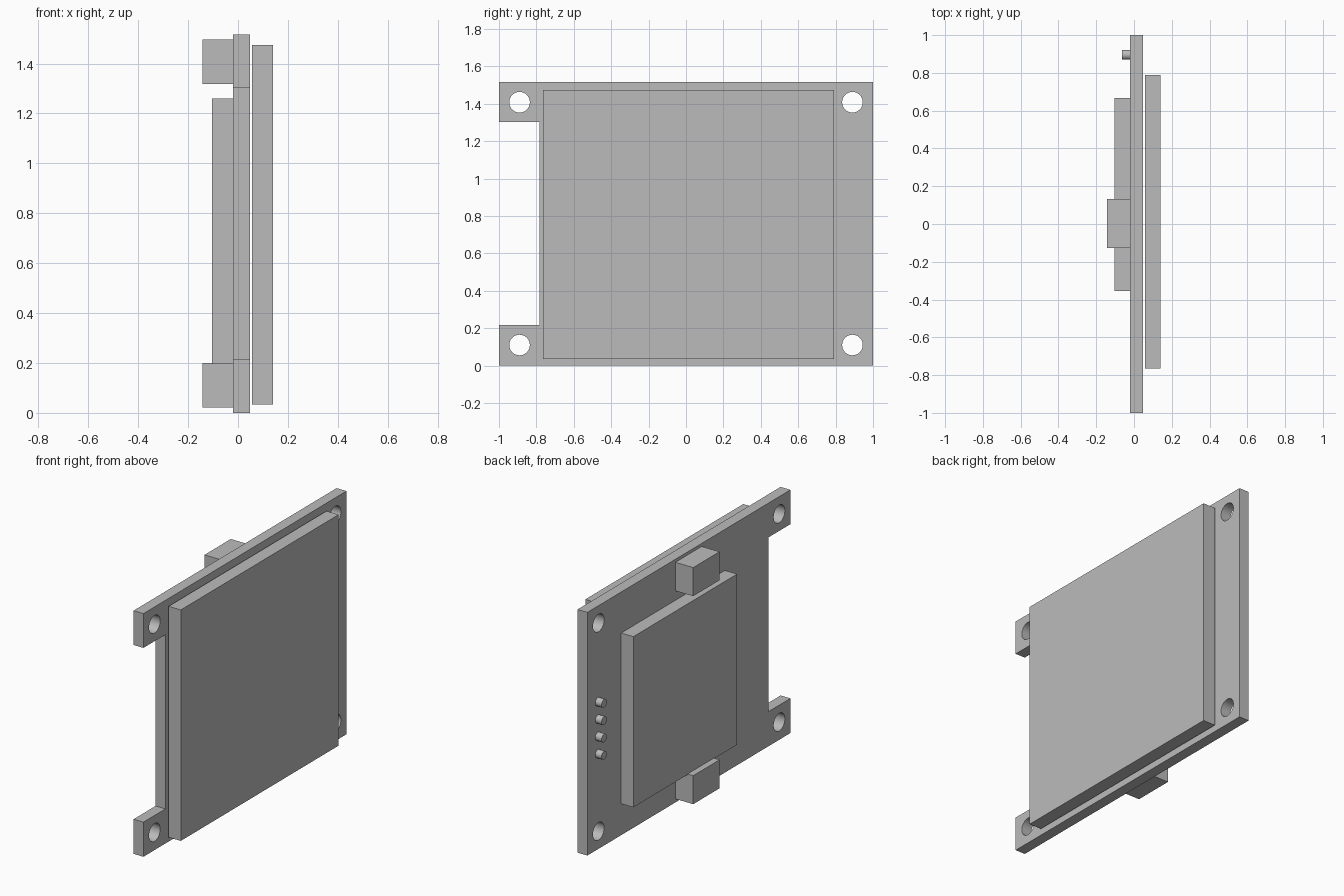
import bpy
import math

cube = bpy.data.objects.get("Cube")
if cube:
    bpy.data.objects.remove(cube, do_unlink=True)

COLOUR = (0.5, 0.5, 0.5, 1.0)
grey = bpy.data.materials.new("plain grey")
grey.use_nodes = True
grey.diffuse_color = COLOUR
grey.node_tree.nodes["Principled BSDF"].inputs["Base Color"].default_value = COLOUR

BACK, FRONT = -0.02, 0.048      # board faces along x
HEIGHT = 1.516


def finish(name):
    obj = bpy.context.object
    obj.name = name
    obj.data.materials.append(grey)
    return obj


def box(name, x, y, z):
    """Box from (low, high) pairs on each axis."""
    pairs = (x, y, z)
    bpy.ops.mesh.primitive_cube_add(size=1, location=[(a + b) / 2 for a, b in pairs])
    obj = finish(name)
    obj.scale = [b - a for a, b in pairs]
    bpy.ops.object.transform_apply(location=False, rotation=False, scale=True)
    return obj


def rod(name, x, y, z, radius, sides):
    """Cylinder lying along x."""
    bpy.ops.mesh.primitive_cylinder_add(
        vertices=sides, radius=radius, depth=x[1] - x[0],
        location=(sum(x) / 2, y, z), rotation=(0, math.pi / 2, 0))
    obj = finish(name)
    bpy.ops.object.shade_smooth_by_angle(angle=math.radians(35))
    return obj


# Circuit board with a notched edge and four mounting holes
board = box("circuit_board", (BACK, FRONT), (-1, 1), (0, HEIGHT))
cutters = [box("notch_cutter", (-0.3, 0.3), (-1.2, -0.784), (0.216, 1.302))]
for y in (-0.89, 0.89):
    for z in (0.11, 1.408):
        cutters.append(rod("hole_cutter", (-0.3, 0.3), y, z, 0.055, 48))
for cutter in cutters:
    cutter.hide_render = True
    cutter.hide_viewport = True
    cut = board.modifiers.new("cut", 'BOOLEAN')
    cut.operation = 'DIFFERENCE'
    cut.solver = 'EXACT'
    cut.object = cutter

# Apply the cuts, then drop the cutters
bpy.context.view_layer.update()
graph = bpy.context.evaluated_depsgraph_get()
mesh = bpy.data.meshes.new_from_object(board.evaluated_get(graph))
board.modifiers.clear()
board.data = mesh
for cutter in cutters:
    bpy.data.objects.remove(cutter, do_unlink=True)
bpy.ops.object.select_all(action='DESELECT')
board.select_set(True)
bpy.context.view_layer.objects.active = board
bpy.ops.object.shade_smooth_by_angle(angle=math.radians(35))

# Display panel, held just clear of the board
box("display_panel", (0.057, 0.141), (-0.765, 0.79), (0.034, 1.474))

# Rear module and the two connector blocks
box("rear_module", (-0.104, BACK), (-0.355, 0.667), (0.196, 1.26))
box("lower_connector", (-0.143, BACK), (-0.126, 0.133), (0.022, 0.2))
box("upper_connector", (-0.143, BACK), (-0.126, 0.133), (1.319, 1.497))

# Row of header pins
for i in range(4):
    rod("header_pin", (-0.063, BACK), 0.896, HEIGHT / 2 + (i - 1.5) * 0.108, 0.026, 32)
